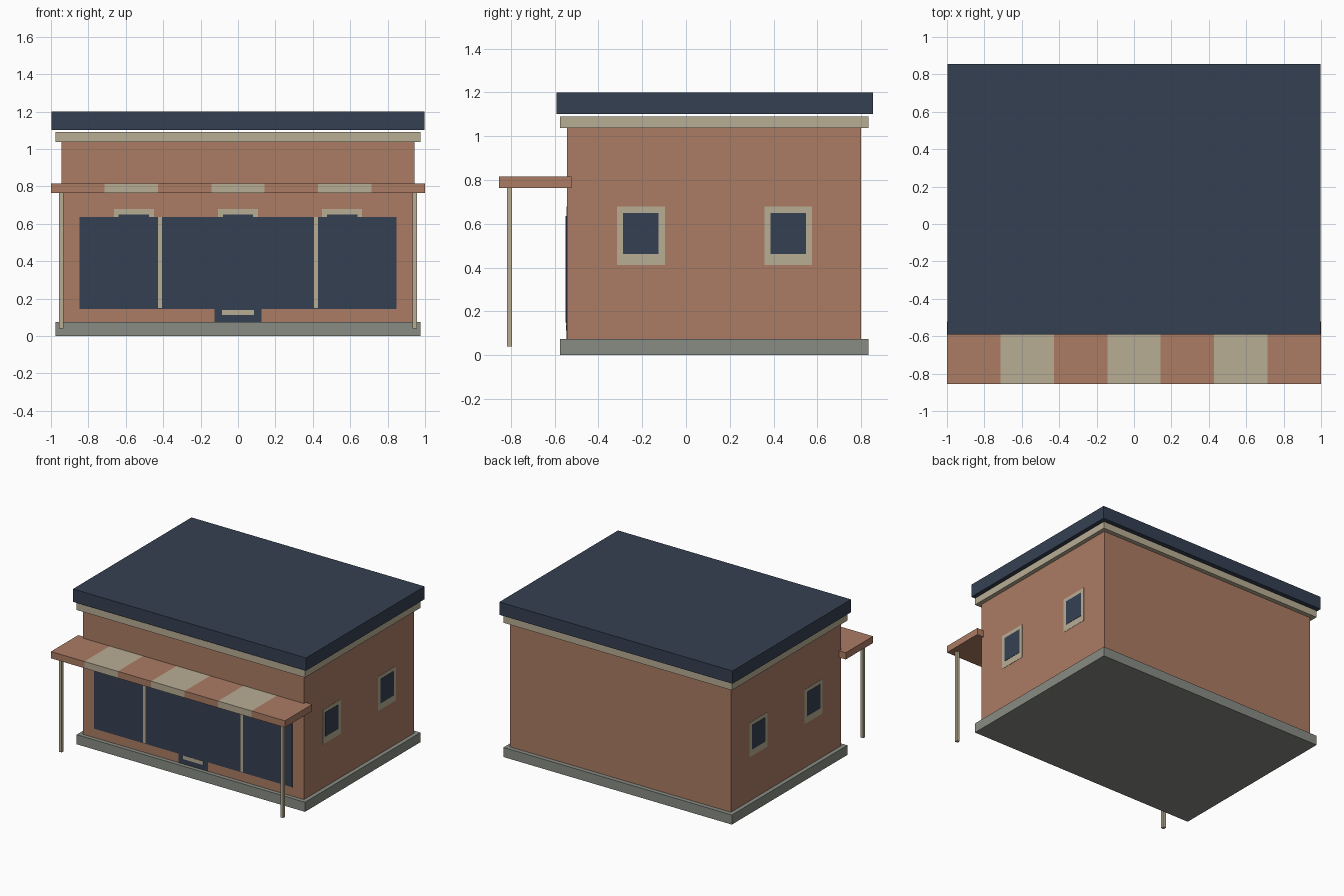
import bpy
import bmesh
from mathutils import Vector

cube = bpy.data.objects.get("Cube")
if cube:
    bpy.data.objects.remove(cube, do_unlink=True)


def material(name, rgb):
    mat = bpy.data.materials.new(name)
    mat.use_nodes = True
    mat.diffuse_color = (*rgb, 1)
    mat.node_tree.nodes["Principled BSDF"].inputs["Base Color"].default_value = (*rgb, 1)
    return mat


TERRACOTTA = material("terracotta", (0.41, 0.20, 0.127))
BEIGE = material("beige", (0.48, 0.42, 0.30))
NAVY = material("navy", (0.036, 0.051, 0.084))
GREY = material("stone_grey", (0.245, 0.262, 0.23))


def box(name, mat, x, y, z):
    """Box spanning the given (low, high) range on each axis."""
    bm = bmesh.new()
    bmesh.ops.create_cube(bm, size=1)
    ranges = (x, y, z)
    for v in bm.verts:
        v.co = Vector([r[0] if c < 0 else r[1] for c, r in zip(v.co, ranges)])
    mesh = bpy.data.meshes.new(name)
    bm.to_mesh(mesh)
    bm.free()
    mesh.materials.append(mat)
    obj = bpy.data.objects.new(name, mesh)
    bpy.context.collection.objects.link(obj)
    return obj


def around(centre, half):
    return (centre - half, centre + half)


WALL_X, FRONT, BACK = 0.944, -0.544, 0.80


def front_plate(name, mat, x, z, depth):
    box(name, mat, x, (FRONT - depth, FRONT + 0.01), z)


def side_plate(name, mat, side, y, z, depth):
    x = sorted((side * (WALL_X - 0.01), side * (WALL_X + depth)))
    box(name, mat, x, y, z)


# Building shell
box("base", GREY, around(0, 0.976), (-0.576, 0.834), (0, 0.074))
box("walls", TERRACOTTA, around(0, WALL_X), (FRONT, BACK), (0.07, 1.04))
box("cornice", BEIGE, around(0, 0.976), (-0.576, 0.834), (1.037, 1.091))
box("roof", NAVY, around(0, 0.996), (-0.592, 0.855), (1.101, 1.2))

# Small windows on the front and both sides
FRAME_Z, PANE_Z = (0.412, 0.678), (0.462, 0.65)
for i, x in enumerate((-0.557, 0, 0.557)):
    front_plate(f"front_window_frame_{i}", BEIGE, around(x, 0.107), FRAME_Z, 0.0015)
    front_plate(f"front_window_pane_{i}", NAVY, around(x, 0.081), PANE_Z, 0.003)
for label, side in (("left", 1), ("right", -1)):
    for i, y in enumerate((-0.206, 0.467)):
        side_plate(f"{label}_window_frame_{i}", BEIGE, side, around(y, 0.109), FRAME_Z, 0.002)
        side_plate(f"{label}_window_pane_{i}", NAVY, side, around(y, 0.081), PANE_Z, 0.004)

# Door below the shop window
front_plate("door", NAVY, around(0, 0.126), (0.074, 0.4), 0.002)
front_plate("door_panel", BEIGE, around(0, 0.086), (0.112, 0.14), 0.0035)

# Wide shop window with mullions
front_plate("shop_window", NAVY, around(0, 0.848), (0.145, 0.636), 0.005)
for i, x in enumerate((-0.417, 0.417)):
    front_plate(f"shop_window_mullion_{i}", BEIGE, around(x, 0.011), (0.15, 0.636), 0.007)

# Striped awning: one slab sliced into seven bands
awning = box("awning", TERRACOTTA, (-1, 1), (-0.855, -0.522), (0.764, 0.816))
awning.data.materials.append(BEIGE)
STRIPES = 7
bm = bmesh.new()
bm.from_mesh(awning.data)
for i in range(1, STRIPES):
    bmesh.ops.bisect_plane(bm, geom=bm.verts[:] + bm.edges[:] + bm.faces[:],
                           plane_co=(-1 + 2 * i / STRIPES, 0, 0), plane_no=(1, 0, 0))
for face in bm.faces:
    band = int((face.calc_center_median().x + 1) / 2 * STRIPES)
    face.material_index = band % 2 if band < STRIPES else 0
bm.to_mesh(awning.data)
bm.free()

# Awning posts
for label, side in (("left", 1), ("right", -1)):
    box(f"{label}_awning_post", BEIGE, around(side * 0.946, 0.012),
        around(-0.806, 0.012), (0.04, 0.77))
